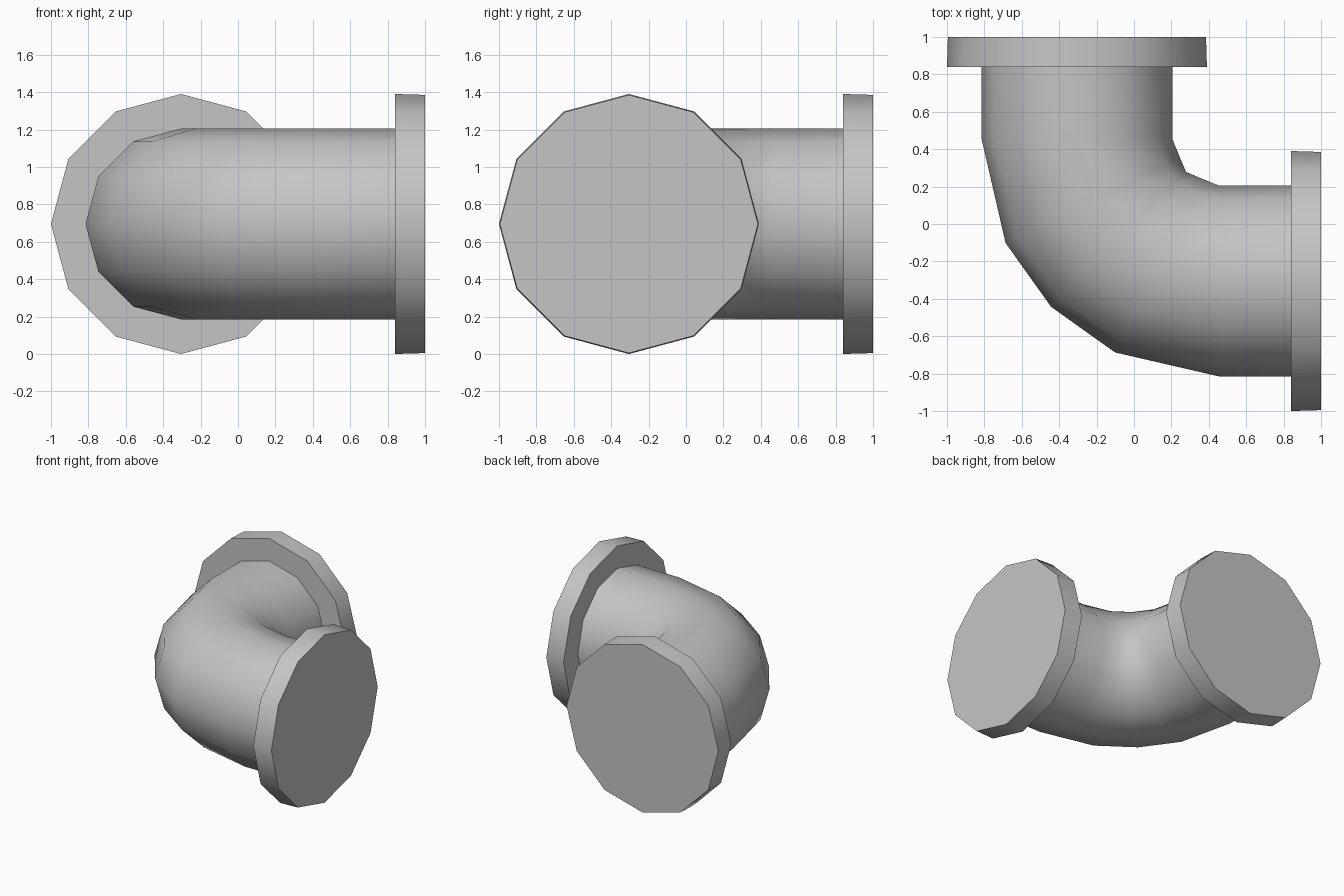
import bpy, bmesh, math
from mathutils import Vector

cube = bpy.data.objects.get("Cube")
if cube:
    bpy.data.objects.remove(cube, do_unlink=True)

SIDES = 12
AXIS_Z = 0.695        # height of the pipe axis
BEND = 0.455          # bend centre in x and y
BEND_R = 0.76         # radius of the pipe axis in the bend
PIPE_R = 0.51
OFFSET = BEND - BEND_R

grey = bpy.data.materials.new("pipe_grey")
grey.use_nodes = True
colour = (0.56, 0.56, 0.56, 1)
grey.diffuse_color = colour
grey.node_tree.nodes["Principled BSDF"].inputs["Base Color"].default_value = colour


def ring(centre, outward, radius):
    """Upright 12-sided ring; its first corner points outward."""
    up = Vector((0, 0, 1))
    angles = [math.tau * i / SIDES for i in range(SIDES)]
    return [centre + radius * (outward * math.cos(a) + up * math.sin(a)) for a in angles]


def loft(name, rings):
    """Capped skin through a list of rings."""
    bm = bmesh.new()
    loops = [[bm.verts.new(p) for p in r] for r in rings]
    for a, b in zip(loops, loops[1:]):
        for i in range(SIDES):
            j = (i + 1) % SIDES
            bm.faces.new((a[i], a[j], b[j], b[i]))
    bm.faces.new(loops[0])
    bm.faces.new(loops[-1])
    bmesh.ops.recalc_face_normals(bm, faces=bm.faces[:])
    mesh = bpy.data.meshes.new(name)
    bm.to_mesh(mesh)
    bm.free()
    mesh.materials.append(grey)
    obj = bpy.data.objects.new(name, mesh)
    bpy.context.collection.objects.link(obj)
    bpy.ops.object.select_all(action='DESELECT')
    obj.select_set(True)
    bpy.context.view_layer.objects.active = obj
    bpy.ops.object.shade_smooth_by_angle(angle=math.radians(40))
    return obj


# the two open ends: axis direction and outward side of the bend
BACK = (Vector((0, 1, 0)), Vector((-1, 0, 0)))
LEFT = (Vector((1, 0, 0)), Vector((0, -1, 0)))


def end_ring(end, distance, radius):
    axis, outward = end
    centre = axis * distance - outward * OFFSET + Vector((0, 0, AXIS_Z))
    return ring(centre, outward, radius)


# elbow pipe: straight end, bend, straight end
rings = [end_ring(BACK, 0.86, PIPE_R)]
for degrees in (0, 26, 45, 64, 90):
    a = math.radians(degrees)
    outward = Vector((-math.cos(a), -math.sin(a), 0))
    centre = Vector((BEND, BEND, AXIS_Z))
    section = ring(centre + outward * BEND_R, outward, PIPE_R)
    if degrees in (26, 64):     # flat facets on the tight inner side
        section[SIDES // 2] = centre + outward * 0.232
    rings.append(section)
rings.append(end_ring(LEFT, 0.86, PIPE_R))
loft("elbow_pipe", rings)

# flanges, slightly tapered towards the outer face
for name, end in (("back_flange", BACK), ("left_flange", LEFT)):
    loft(name, [end_ring(end, 0.84, 0.695), end_ring(end, 1.0, 0.69)])
